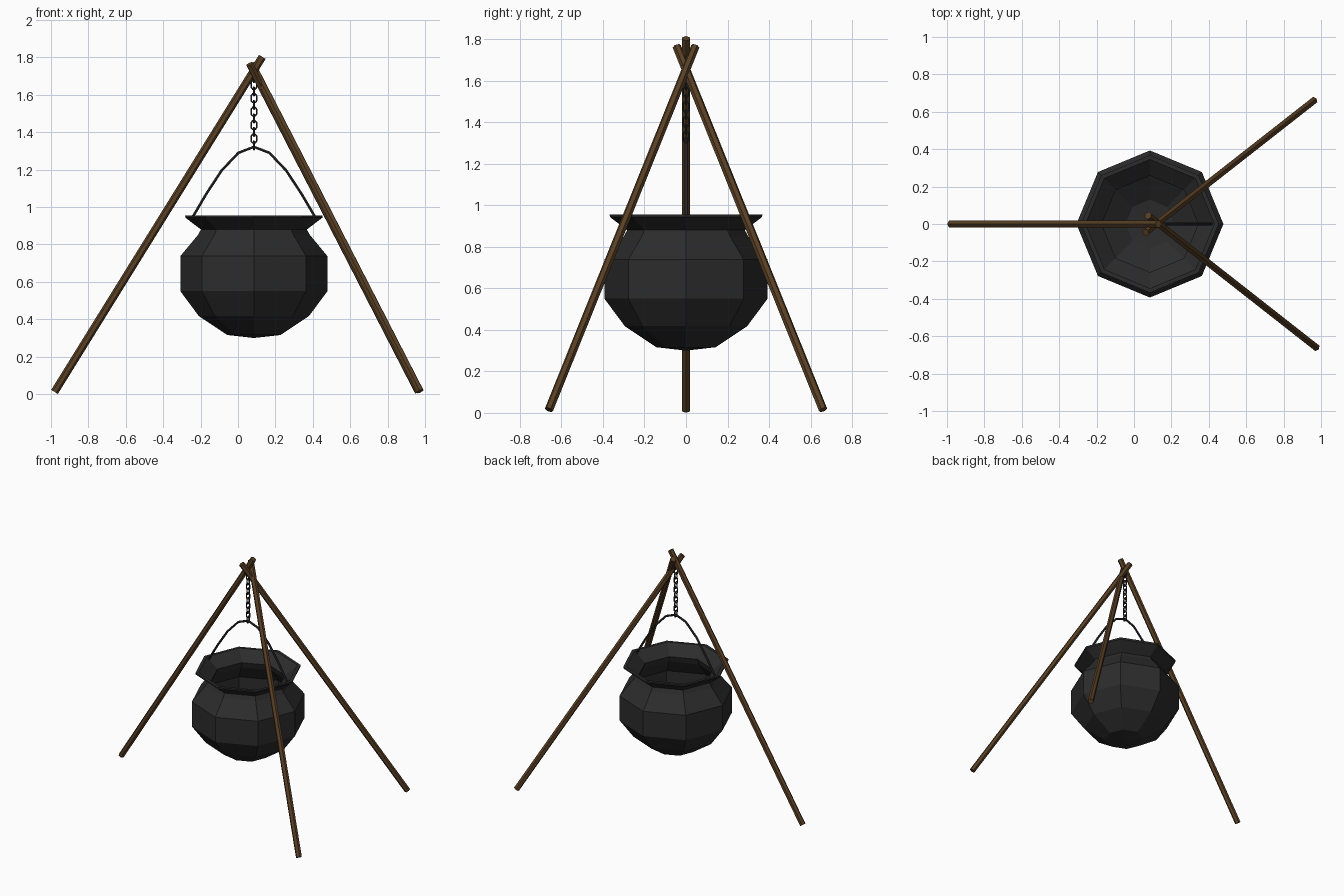
import bpy, bmesh, math
from mathutils import Vector

if "Cube" in bpy.data.objects:
    bpy.data.objects.remove(bpy.data.objects["Cube"])

CX = 0.085  # hanging axis of the pot


def material(name, rgb):
    m = bpy.data.materials.new(name)
    m.diffuse_color = (*rgb, 1)
    m.use_nodes = True
    m.node_tree.nodes["Principled BSDF"].inputs["Base Color"].default_value = m.diffuse_color
    return m


wood = material("wood", (0.10, 0.05, 0.018))
iron = material("iron", (0.025, 0.025, 0.025))


def mesh_object(name, bm, mat):
    me = bpy.data.meshes.new(name)
    bm.to_mesh(me)
    bm.free()
    me.materials.append(mat)
    ob = bpy.data.objects.new(name, me)
    bpy.context.collection.objects.link(ob)
    return ob


def pole(name, a, b, r=0.021):
    a, b = Vector(a), Vector(b)
    bm = bmesh.new()
    bmesh.ops.create_cone(bm, cap_ends=True, segments=6, radius1=r, radius2=r, depth=(b - a).length)
    ob = mesh_object(name, bm, wood)
    ob.location = (a + b) / 2
    ob.rotation_euler = (b - a).to_track_quat('Z', 'Y').to_euler()
    return ob


def rod(name, points, r, cyclic=False):
    cu = bpy.data.curves.new(name, 'CURVE')
    cu.dimensions = '3D'
    cu.bevel_depth = r
    cu.bevel_resolution = 1
    cu.use_fill_caps = True
    sp = cu.splines.new('POLY')
    sp.points.add(len(points) - 1)
    for p, co in zip(sp.points, points):
        p.co = (*co, 1)
    sp.use_cyclic_u = cyclic
    sp.use_smooth = False
    cu.materials.append(iron)
    ob = bpy.data.objects.new(name, cu)
    bpy.context.collection.objects.link(ob)
    bpy.ops.object.select_all(action='DESELECT')
    ob.select_set(True)
    bpy.context.view_layer.objects.active = ob
    bpy.ops.object.convert(target='MESH')
    return bpy.context.object


# tripod poles crossing at the top
pole("left_pole", (-0.981, 0, 0.012), (0.13, 0, 1.803))
pole("front_right_pole", (0.974, -0.66, 0.015), (0.075, 0.045, 1.765))
pole("back_right_pole", (0.962, 0.66, 0.015), (0.062, -0.045, 1.765))

# cauldron: closed wall profile spun into eight sides
profile = [(0, 0.30), (0.142, 0.316), (0.295, 0.418), (0.393, 0.55), (0.393, 0.738),
           (0.30, 0.85), (0.283, 0.88), (0.366, 0.943), (0.368, 0.956), (0.345, 0.956),
           (0.258, 0.885), (0.275, 0.84), (0.363, 0.73), (0.363, 0.56), (0.275, 0.437),
           (0.13, 0.345), (0, 0.33)]
bm = bmesh.new()
vs = [bm.verts.new((r, 0, z)) for r, z in profile]
es = [bm.edges.new(pair) for pair in zip(vs, vs[1:])]
bmesh.ops.spin(bm, geom=vs + es, cent=(0, 0, 0), axis=(0, 0, 1), angle=math.tau, steps=8)
bmesh.ops.remove_doubles(bm, verts=bm.verts, dist=0.0005)
bmesh.ops.recalc_face_normals(bm, faces=bm.faces)
mesh_object("cauldron", bm, iron).location.x = CX

# bail handle, arched over the rim
half = [(0.34, 0.925), (0.255, 1.07), (0.173, 1.195), (0.083, 1.29)]
arch = [(-x, z) for x, z in half] + [(0, 1.322)] + [(x, z) for x, z in reversed(half)]
rod("handle", [(CX + x, 0, z) for x, z in arch], 0.008)

# chain of alternating links
link = [(0.014, 0.014), (0.007, 0.023), (-0.007, 0.023), (-0.014, 0.014),
        (-0.014, -0.014), (-0.007, -0.023), (0.007, -0.023), (0.014, -0.014)]
for i in range(11):
    z = 1.33 + i * 0.036
    turned = i % 2 == 0
    rod(f"chain_link_{i + 1}",
        [(CX + (0 if turned else u), u if turned else 0, z + v) for u, v in link], 0.005, True)
